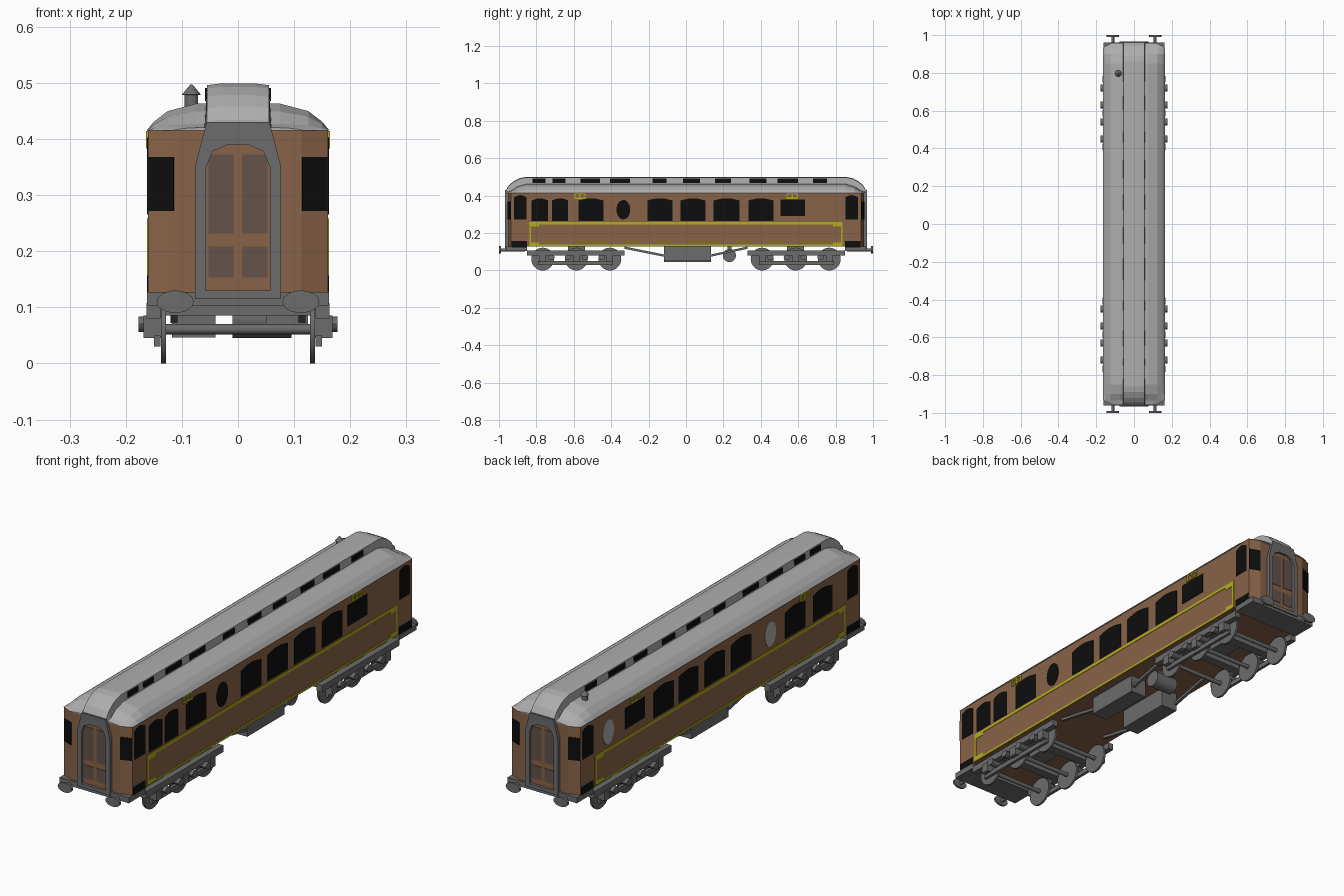
import bpy, bmesh, math
from mathutils import Vector

cube = bpy.data.objects.get("Cube")
if cube:
    bpy.data.objects.remove(cube, do_unlink=True)


def material(name, r, g, b):
    m = bpy.data.materials.new(name)
    m.use_nodes = True
    m.diffuse_color = (r, g, b, 1)
    m.node_tree.nodes["Principled BSDF"].inputs["Base Color"].default_value = (r, g, b, 1)
    return m


BROWN = material("brown_paint", 0.25, 0.125, 0.065)
ROOF = material("roof_grey", 0.42, 0.42, 0.42)
IRON = material("iron_grey", 0.15, 0.15, 0.15)
BLACK = material("black_glass", 0.004, 0.004, 0.004)
YELLOW = material("yellow_trim", 0.45, 0.42, 0.01)
PANE = material("door_pane", 0.13, 0.085, 0.07)


def finish(name, bm, mat, smooth=False):
    bmesh.ops.recalc_face_normals(bm, faces=bm.faces)
    me = bpy.data.meshes.new(name)
    bm.to_mesh(me)
    bm.free()
    me.materials.append(mat)
    ob = bpy.data.objects.new(name, me)
    bpy.context.collection.objects.link(ob)
    if smooth:
        bpy.ops.object.select_all(action="DESELECT")
        ob.select_set(True)
        bpy.context.view_layer.objects.active = ob
        bpy.ops.object.shade_smooth_by_angle(angle=math.radians(35))
    return ob


def loft(name, rings, mat, smooth=False):
    """Skin a list of matching closed rings and cap both ends."""
    bm = bmesh.new()
    vs = [[bm.verts.new(p) for p in ring] for ring in rings]
    for a, b in zip(vs, vs[1:]):
        for i in range(len(a)):
            j = (i + 1) % len(a)
            bm.faces.new((a[i], a[j], b[j], b[i]))
    bm.faces.new(vs[0])
    bm.faces.new(vs[-1])
    return finish(name, bm, mat, smooth)


def prism(name, pts, axis, a, b, mat, smooth=False):
    """Extrude a 2D outline along one axis from a to b."""
    def put(p, t):
        return {"x": (t, p[0], p[1]), "y": (p[0], t, p[1]), "z": (p[0], p[1], t)}[axis]
    return loft(name, [[put(p, t) for p in pts] for t in (a, b)], mat, smooth)


def rect(a0, a1, b0, b1):
    return [(a0, b0), (a1, b0), (a1, b1), (a0, b1)]


def box(name, x0, x1, y0, y1, z0, z1, mat):
    return prism(name, rect(x0, x1, y0, y1), "z", z0, z1, mat)


def ellipse(a, b, ra, rb, n=24):
    return [(a + ra * math.cos(2 * math.pi * i / n), b + rb * math.sin(2 * math.pi * i / n))
            for i in range(n)]


def arched(a0, a1, b0, b1):
    """Window outline with a shallow curved head."""
    w, rise = a1 - a0, 0.012
    head = [(a1 - w * k / 6, b1 - rise * (1 - math.sin(math.pi * k / 6))) for k in range(7)]
    return [(a0, b0), (a1, b0)] + head


# Body shell with chamfered corners
W, C, YS, YE = 0.16, 0.113, 0.935, 0.953
plan = [(C, -YE), (W, -YS), (W, YS), (C, YE), (-C, YE), (-W, YS), (-W, -YS), (-C, -YE)]
prism("body", plan, "z", 0.127, 0.416, BROWN)

# Main roof: curved cross-section flattening into hipped ends
half = [(1, 0), (0.92, 0.33), (0.77, 0.72), (0.46, 1)]
profile = half + [(-x, z) for x, z in reversed(half)]
ends = [(0.957, 0.118, 0.006), (0.935, 0.163, 0.012), (0.90, 0.163, 0.034), (0.85, 0.163, 0.048)]
stations = [(-y, w, h) for y, w, h in ends] + list(reversed(ends))
loft("roof", [[(x * w, y, 0.415 + z * h) for x, z in profile] for y, w, h in stations], ROOF)

# Raised centre roof with ends curving down to the doorways
tops = [(0.96, 0.432), (0.945, 0.456), (0.92, 0.476), (0.89, 0.491), (0.86, 0.497)]
stations = [(-y, z) for y, z in tops] + list(reversed(tops))
loft("clerestory", [[(-0.06, y, 0.42), (-0.055, y, z - 0.001), (-0.03, y, z + 0.002),
                     (0.03, y, z + 0.002), (0.055, y, z - 0.001), (0.06, y, 0.42)]
                    for y, z in stations], ROOF)

# Clerestory windows
tall = [(-0.82, -0.75), (-0.715, -0.645), (-0.565, -0.46), (-0.405, -0.3), (-0.18, -0.105),
        (-0.015, 0.075), (0.155, 0.24), (0.34, 0.43), (0.49, 0.6), (0.68, 0.755)]
for s in (-1, 1):
    for a, b in tall:
        box("clerestory_window", s * 0.053, s * 0.0585, a, b, 0.468, 0.491, BLACK)

# Side windows for each wall
wide = {1: [(-0.825, -0.737), (-0.717, -0.63), (-0.575, -0.442), (-0.207, -0.073),
            (-0.03, 0.105), (0.148, 0.286), (0.333, 0.468)],
        -1: [(-0.75, -0.62), (-0.57, -0.435), (-0.206, -0.072), (-0.03, 0.104),
             (0.148, 0.28), (0.312, 0.446)]}
ovals = {1: [(-0.335, BLACK)], -1: [(-0.335, ROOF), (0.75, ROOF)]}
for s in (-1, 1):
    x0, x1 = s * (W - 0.002), s * (W + 0.002)
    for a, b in wide[s]:
        prism("side_window", arched(a, b, 0.265, 0.386), "x", x0, x1, BLACK)
    for y, mat in ovals[s]:
        prism("oval_window", ellipse(y, 0.325, 0.037, 0.052), "x", x0, x1, mat)
    prism("washroom_window", rect(0.505, 0.637, 0.292, 0.38), "x", x0, x1, BLACK)

    # Yellow border with small corner brackets
    prism("trim_top", rect(-0.84, 0.835, 0.246, 0.258), "x", x0, x1, YELLOW)
    prism("trim_bottom", rect(-0.84, 0.835, 0.129, 0.138), "x", x0, x1, YELLOW)
    for e in (-1, 1):
        prism("trim_end", rect(e * 0.828, e * 0.838, 0.13, 0.256), "x", x0, x1, YELLOW)
        for z in (0.143, 0.241):
            prism("trim_corner", rect(e * 0.785, e * 0.83, z - 0.007, z + 0.007),
                  "x", x0, x1, YELLOW)

        # Small framed panels under the eaves
        py = e * 0.567
        for k in (-1, 0, 1):
            prism("panel_post", rect(py + k * 0.027 - 0.004, py + k * 0.027 + 0.004,
                                     0.384, 0.414), "x", x0, s * (W + 0.004), YELLOW)
        for z in (0.386, 0.411):
            prism("panel_rail", rect(py - 0.03, py + 0.03, z - 0.003, z + 0.003),
                  "x", x0, s * (W + 0.004), YELLOW)

        # Entrance door window, step and chamfered corner window
        prism("entrance_window", arched(e * 0.92 if e < 0 else 0.852, -0.852 if e < 0 else 0.92,
                                        0.272, 0.403), "x", x0, x1, BLACK)
        prism("entrance_step", rect(e * 0.85, e * 0.932, 0.124, 0.157), "x", x0, x1, BLACK)
        p, q = Vector((s * C, e * YE)), Vector((s * W, e * YS))
        out = Vector((s * (YE - YS), e * (W - C))).normalized() * 0.002
        a, b = p.lerp(q, 0.03), p.lerp(q, 0.98)
        prism("corner_window", [a - out, b - out, b + out, a + out], "z", 0.272, 0.368, BLACK)

# End doorways, platforms and buffers
for e in (-1, 1):
    outer = [(0.077, 0.115), (0.077, 0.35), (0.056, 0.43)]
    inner = [(0.057, 0.13), (0.057, 0.35), (0.045, 0.378), (0.02, 0.389)]
    def mirror(h):
        return h + [(-x, z) for x, z in reversed(h)]
    # Split each jamb and the head so the outline stays simple
    for s in (-1, 1):
        shape = outer + [(0, 0.43), (0, 0.389)] + list(reversed(inner))
        prism("doorway_frame", [(s * x, z) for x, z in shape], "y", e * 0.945, e * 0.967, IRON)
    prism("end_door", mirror(inner), "y", e * 0.94, e * 0.956, BROWN)
    for s in (-1, 1):
        for z0, z1 in ((0.153, 0.208), (0.232, 0.372)):
            prism("door_pane", rect(s * 0.007, s * 0.053, z0, z1), "y",
                  e * 0.954, e * 0.958, PANE)
        # Buffers with oval heads
        prism("buffer_head", ellipse(s * 0.112, 0.11, 0.033, 0.02), "y",
              e * 0.99, e * 1.0, IRON, True)
        prism("buffer_shaft", ellipse(s * 0.112, 0.11, 0.008, 0.008, 12), "y",
              e * 0.86, e * 0.992, IRON, True)
    prism("door_sill", rect(-0.077, 0.077, 0.115, 0.13), "y", e * 0.945, e * 0.967, IRON)
    box("platform", -0.162, 0.162, e * 0.85, e * 0.962, 0.103, 0.127, IRON)

# Six-wheel bogies
for e in (-1, 1):
    for s in (-1, 1):
        box("bogie_frame", s * 0.138, s * 0.163, e * 0.33, e * 0.85, 0.08, 0.108, IRON)
        box("bogie_lower_bar", s * 0.138, s * 0.15, e * 0.39, e * 0.79, 0.03, 0.05, IRON)
        for y in (0.407, 0.586, 0.766):
            prism("wheel", ellipse(e * y, 0.061, 0.061, 0.061, 28), "x",
                  s * 0.128, s * 0.137, IRON, True)
            box("axle_box", s * 0.137, s * 0.168, e * y - 0.018, e * y + 0.018, 0.045, 0.085, IRON)
        for y in (0.45, 0.54, 0.63, 0.72):
            prism("spring", ellipse(e * y, 0.07, 0.018, 0.014, 12), "x",
                  s * 0.137, s * 0.177, IRON, True)
    for y in (0.407, 0.586, 0.766):
        prism("axle", ellipse(e * y, 0.061, 0.009, 0.009, 12), "x", -0.13, 0.13, IRON, True)
    for y in (0.495, 0.675):
        box("bogie_crossbar", -0.14, 0.14, e * y - 0.02, e * y + 0.02, 0.085, 0.108, IRON)
    box("bogie_pivot", -0.04, 0.04, e * 0.54, e * 0.63, 0.1, 0.13, IRON)

# Underfloor equipment
box("battery_box", 0.05, 0.125, -0.117, 0.133, 0.052, 0.128, IRON)
box("tool_box", -0.118, -0.04, -0.117, 0.133, 0.046, 0.128, IRON)
prism("air_tank", ellipse(0.232, 0.08, 0.035, 0.035), "x", -0.01, 0.095, IRON, True)
box("tank_hanger", 0.03, 0.06, 0.222, 0.242, 0.11, 0.128, IRON)
for s in (-1, 1):
    for y0, y1 in ((-0.33, -0.11), (0.33, 0.125)):
        prism("truss_rod", [(y0, 0.128), (y1, 0.084), (y1, 0.072), (y0, 0.116)], "x",
              s * 0.108, s * 0.12, IRON)

# Roof chimney
loft("chimney", [[(x, y, z) for x, y in ellipse(-0.083, 0.797, r, r, 12)]
                 for r, z in ((0.012, 0.44), (0.012, 0.478), (0.017, 0.479), (0.002, 0.497))],
     IRON)
